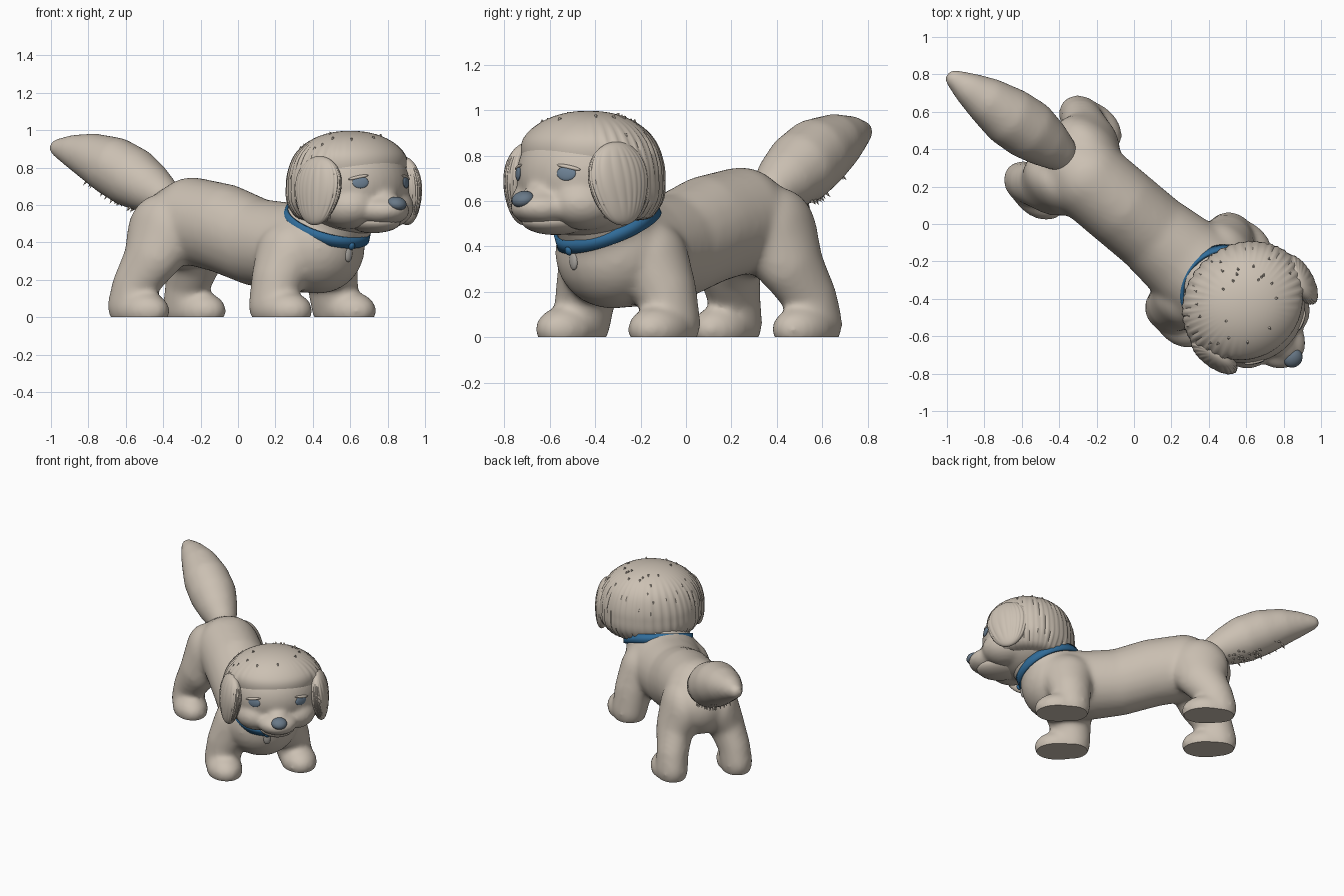
import bpy, bmesh, math, random
from mathutils import Matrix, Vector, Euler

random.seed(4)
if "Cube" in bpy.data.objects:
    bpy.data.objects.remove(bpy.data.objects["Cube"])


def material(name, rgb):
    m = bpy.data.materials.new(name)
    m.use_nodes = True
    m.diffuse_color = (*rgb, 1)
    m.node_tree.nodes["Principled BSDF"].inputs["Base Color"].default_value = (*rgb, 1)
    return m


COAT = material("beige_coat", (0.60, 0.53, 0.45))
BLUE = material("collar_blue", (0.03, 0.15, 0.32))
IRIS = material("eye_blue_grey", (0.16, 0.23, 0.31))
NOSE = material("nose_grey", (0.14, 0.19, 0.245))
METAL = material("tag_grey", (0.40, 0.38, 0.35))

# Local frames: +x forward, +y the dog's left
BODY = Matrix.Translation((0, 0.035, 0)) @ Matrix.Rotation(math.radians(-40), 4, "Z")
HEAD = Matrix.Translation((0.6, -0.43, 0)) @ Matrix.Rotation(math.radians(-49), 4, "Z")
WORLD = Matrix.Identity(4)


def ball(bm, frame, loc, radii, rot=(0, 0, 0), seg=24):
    m = frame @ Matrix.LocRotScale(Vector(loc), Euler(rot), Vector(radii))
    bmesh.ops.create_uvsphere(bm, u_segments=seg, v_segments=seg // 2, radius=1, matrix=m)


def limb(bm, frame, stations, steps=7):
    """Overlapping balls between stations of (centre, radii)."""
    for (p, r), (q, s) in zip(stations, stations[1:]):
        for i in range(steps + 1):
            f = i / steps
            ball(bm, frame, Vector(p).lerp(Vector(q), f), Vector(r).lerp(Vector(s), f))


def finish(name, bm, mat, voxel=0, smooth=5, floor=False):
    me = bpy.data.meshes.new(name)
    bm.to_mesh(me)
    bm.free()
    ob = bpy.data.objects.new(name, me)
    bpy.context.collection.objects.link(ob)
    me.materials.append(mat)
    bpy.ops.object.select_all(action="DESELECT")
    ob.select_set(True)
    bpy.context.view_layer.objects.active = ob
    if voxel:
        mod = ob.modifiers.new("fuse", "REMESH")
        mod.mode, mod.voxel_size = "VOXEL", voxel
        bpy.ops.object.modifier_apply(modifier="fuse")
        mod = ob.modifiers.new("soften", "SMOOTH")
        mod.iterations = smooth
        bpy.ops.object.modifier_apply(modifier="soften")
    if floor:
        bm = bmesh.new()
        bm.from_mesh(me)
        cut = bmesh.ops.bisect_plane(bm, geom=bm.verts[:] + bm.edges[:] + bm.faces[:],
                                     plane_co=(0, 0, 0), plane_no=(0, 0, 1), clear_inner=True)
        rim = [e for e in cut["geom_cut"] if isinstance(e, bmesh.types.BMEdge)]
        bmesh.ops.holes_fill(bm, edges=rim, sides=0)
        bm.to_mesh(me)
        bm.free()
    bpy.ops.object.shade_smooth_by_angle(angle=math.radians(50))
    return ob


def ramp(v, lo, hi):
    f = min(1, max(0, (v - lo) / (hi - lo)))
    return f * f * (3 - 2 * f)


def cone(bm, tip_dir, loc, length):
    rot = tip_dir.to_track_quat("Z", "Y").to_matrix().to_4x4()
    bmesh.ops.create_cone(bm, segments=5, radius1=length * 0.3, radius2=0, depth=length,
                          cap_ends=True, matrix=Matrix.Translation(loc) @ rot)


# Torso, neck and legs fused into one skin
bm = bmesh.new()
limb(bm, BODY, [((-0.45, 0, 0.475), (0.20, 0.19, 0.215)),
                ((-0.32, 0, 0.515), (0.22, 0.22, 0.235)),
                ((-0.10, 0, 0.475), (0.23, 0.22, 0.24)),
                ((0.13, 0, 0.40), (0.23, 0.22, 0.235)),
                ((0.35, 0, 0.375), (0.23, 0.245, 0.24)),
                ((0.56, 0, 0.375), (0.245, 0.26, 0.25))])
limb(bm, WORLD, [((0.46, -0.33, 0.44), (0.215,) * 3), ((0.57, -0.41, 0.64), (0.22,) * 3)])
for side in (-1, 1):
    limb(bm, BODY, [((0.48, 0.165 * side, 0.33), (0.18, 0.15, 0.18)),
                    ((0.465, 0.23 * side, 0.20), (0.145, 0.13, 0.14)),
                    ((0.455, 0.26 * side, 0.06), (0.13, 0.12, 0.13))])
    ball(bm, BODY, (0.55, 0.265 * side, 0.035), (0.165, 0.125, 0.105))
    limb(bm, BODY, [((-0.43, 0.13 * side, 0.44), (0.205, 0.14, 0.22)),
                    ((-0.45, 0.18 * side, 0.32), (0.165, 0.125, 0.15)),
                    ((-0.54, 0.22 * side, 0.17), (0.125, 0.11, 0.12)),
                    ((-0.56, 0.23 * side, 0.06), (0.13, 0.11, 0.13))])
    ball(bm, BODY, (-0.475, 0.235 * side, 0.035), (0.17, 0.12, 0.105))
finish("body", bm, COAT, voxel=0.016, smooth=18, floor=True)

# Tail with small tufts underneath
TAIL = [((-0.41, 0.39, 0.65), 0.105), ((-0.49, 0.45, 0.70), 0.14), ((-0.57, 0.51, 0.75), 0.163),
        ((-0.66, 0.57, 0.803), 0.16), ((-0.77, 0.65, 0.853), 0.13), ((-0.87, 0.715, 0.885), 0.092),
        ((-0.96, 0.775, 0.905), 0.05)]
bm = bmesh.new()
limb(bm, WORLD, [(p, (r, r, r)) for p, r in TAIL])
finish("tail", bm, COAT, voxel=0.014, smooth=12)
bm = bmesh.new()
for i in range(45):
    k, f = random.randrange(1, 4), random.random()
    (p, r), (q, s) = TAIL[k], TAIL[k + 1]
    d = Vector((random.uniform(-0.5, 0.5), random.uniform(-0.3, 0.7), -1)).normalized()
    cone(bm, d + Vector((-0.3, 0.3, 0)), Vector(p).lerp(Vector(q), f) + d * (r + (s - r) * f), 0.05)
finish("tail_tufts", bm, COAT)

# Skull, bridge and muzzle
bm = bmesh.new()
ball(bm, HEAD, (0, 0, 0.71), (0.315, 0.32, 0.275), seg=40)
ball(bm, HEAD, (0.24, 0, 0.57), (0.175, 0.15, 0.085))
ball(bm, HEAD, (0.24, 0, 0.62), (0.16, 0.09, 0.08), (0, 0.3, 0))
for side in (-1, 1):
    ball(bm, HEAD, (0.27, 0.05 * side, 0.56), (0.12, 0.08, 0.062))
    ball(bm, HEAD, (0.13, 0.13 * side, 0.59), (0.17, 0.15, 0.12))
face = finish("head", bm, COAT, voxel=0.012, smooth=18)
bm = bmesh.new()
ball(bm, HEAD, (0.19, 0, 0.51), (0.165, 0.13, 0.06))
finish("lower_jaw", bm, COAT)
bm = bmesh.new()
ball(bm, HEAD, (0.38, 0, 0.607), (0.05, 0.054, 0.036), (0, 0.3, 0))
finish("nose", bm, NOSE)

# Almond eyes with thin upper lids, seated on the face
for side, label in ((-1, "right"), (1, "left")):
    target = HEAD @ Vector((0.28, 0.168 * side, 0.722))
    _, spot, normal, _ = face.closest_point_on_mesh(target)
    seat = Matrix.Translation(spot) @ normal.to_track_quat("X", "Z").to_matrix().to_4x4()
    bm = bmesh.new()
    ball(bm, seat, (0, 0, 0), (0.009, 0.044, 0.032))
    finish(label + "_eye", bm, IRIS)
    bm = bmesh.new()
    ball(bm, seat, (-0.004, 0.01 * side, 0.027), (0.013, 0.056, 0.01), (-0.2 * side, 0, 0))
    finish(label + "_eyelid", bm, COAT)


def fur_shape(name, loc, radii, rot, waves, cover):
    """Ball combed into vertical locks; cover(u) gives the hair's reach and lock depth."""
    bm = bmesh.new()
    m = HEAD @ Matrix.LocRotScale(Vector(loc), Euler(rot), Vector(radii))
    bmesh.ops.create_uvsphere(bm, u_segments=144, v_segments=48, radius=1)
    for v in bm.verts:
        u = v.co.copy()
        a = math.atan2(u.y, u.x)
        lock = abs(math.sin(a * waves / 2 + 1.5 * math.sin(3 * a) + 0.8 * u.z))
        reach, depth = cover(u)
        v.co = u * reach * (1 + depth * ramp(1 - abs(u.z), 0.1, 0.6) * (lock - 0.6))
    bmesh.ops.transform(bm, matrix=m, verts=bm.verts)
    return finish(name, bm, COAT)


# Hair cap: smooth over the brow, full and combed behind, open at the face
def cap_cover(u):
    back = ramp(-u.x, -0.65, -0.4)
    thick = max(ramp(u.z, 0.1, 0.6), back) * ramp(u.z, -0.85, -0.6)
    full = 0.045 * back * ramp(-u.z, 0, 0.4) * ramp(u.z, -0.8, -0.55)
    crown = 0.14 * u.z ** 2 * (1 - u.z ** 2) * ramp(u.z, 0, 0.6)
    return 0.86 + 0.14 * thick + full + crown, 0.03 * back


def ear_cover(u):
    return 1 + 0.06 * math.sin(3 * u.z), 0.035


cap = fur_shape("hair_cap", (0, 0, 0.71), (0.322, 0.355, 0.287), (0, 0, 0), 44, cap_cover)
for side, label in ((-1, "right"), (1, "left")):
    fur_shape(label + "_ear", (0.09, 0.31 * side, 0.675), (0.145, 0.063, 0.185),
              (0.1 * side, 0.08, -0.2 * side), 22, ear_cover)

# Stray tufts on the crown
bm = bmesh.new()
for i in range(50):
    a, h = random.uniform(0, math.tau), random.uniform(0.1, 0.95)
    w = math.sqrt(1 - h * h)
    if w * math.cos(a) > 0.3 and h < 0.75:
        continue
    d = Vector((w * math.cos(a), w * math.sin(a), h))
    _, spot, normal, _ = cap.closest_point_on_mesh(HEAD @ (Vector((0, 0, 0.71)) + d * 0.33))
    cone(bm, normal + Vector((0, 0, -1.4)), spot, 0.024)
finish("hair_tufts", bm, COAT)

# Collar: a tilted band, low at the front
RING = (Matrix.Translation((0.475, -0.347, 0.497)) @ Matrix.Rotation(math.radians(-52), 4, "Z")
        @ Matrix.Rotation(math.radians(25), 4, "Y"))
bm = bmesh.new()
bmesh.ops.create_cone(bm, segments=64, radius1=0.235, radius2=0.23, depth=0.06, cap_ends=False, matrix=RING)
collar = finish("collar", bm, BLUE)
band = collar.modifiers.new("thickness", "SOLIDIFY")
band.thickness, band.offset = 0.016, 0

# Tag hanging from the collar
bm = bmesh.new()
ball(bm, RING, (0.247, 0, -0.015), (0.012, 0.018, 0.02))
finish("tag_loop", bm, BLUE)
bm = bmesh.new()
ball(bm, RING, (0.235, 0, -0.062), (0.016, 0.026, 0.046), (0, -0.42, 0))
finish("tag", bm, METAL)
